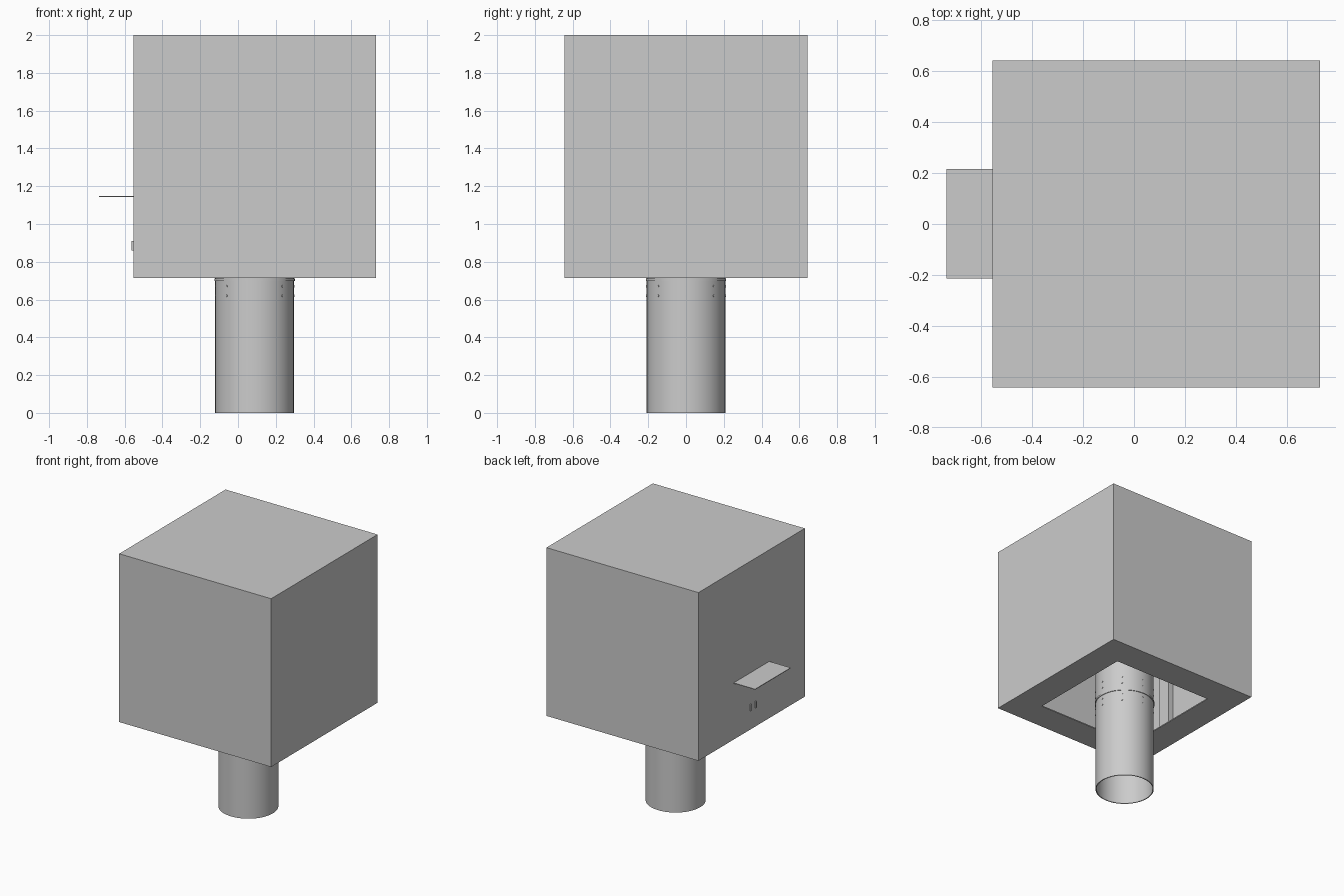
import bpy, bmesh, math
from mathutils import Matrix

if "Cube" in bpy.data.objects:
    bpy.data.objects.remove(bpy.data.objects["Cube"])

CX = 0.0875                    # box and pipe axis
HALF = 0.642                   # half width of the cabinet
Z0, Z1 = 0.715, 2.0
T = 0.008                      # sheet thickness


def finish(name, bm, smooth=False):
    bmesh.ops.recalc_face_normals(bm, faces=bm.faces)
    me = bpy.data.meshes.new(name)
    bm.to_mesh(me)
    bm.free()
    ob = bpy.data.objects.new(name, me)
    bpy.context.collection.objects.link(ob)
    if smooth:
        bpy.ops.object.select_all(action='DESELECT')
        ob.select_set(True)
        bpy.context.view_layer.objects.active = ob
        bpy.ops.object.shade_smooth_by_angle(angle=math.radians(35))
    return ob


def box(name, x, y, z):
    """Box from (min, max) pairs."""
    bm = bmesh.new()
    size = [b - a for a, b in (x, y, z)]
    mid = [(a + b) / 2 for a, b in (x, y, z)]
    bmesh.ops.create_cube(bm, size=1, matrix=Matrix.Translation(mid) @ Matrix.Diagonal((*size, 1)))
    return finish(name, bm)


def tube(name, r_out, r_in, z0, z1, n=64):
    """Open pipe: a rectangle profile swept round the axis."""
    bm = bmesh.new()
    prof = [(r_out, z0), (r_out, z1), (r_in, z1), (r_in, z0)]
    rings = [[bm.verts.new((CX + r * math.cos(a), r * math.sin(a), z)) for r, z in prof]
             for a in (2 * math.pi * i / n for i in range(n))]
    for i in range(n):
        a, b = rings[i], rings[(i + 1) % n]
        for j in range(4):
            k = (j + 1) % 4
            bm.faces.new((a[j], b[j], b[k], a[k]))
    return finish(name, bm, True)


# Cabinet walls
xl, xr = CX - HALF, CX + HALF
box("left_wall", (xl, xl + T), (-HALF, HALF), (Z0, Z1 - T))
box("right_wall", (xr - T, xr), (-HALF, HALF), (Z0, Z1 - T))
box("front_wall", (xl + T, xr - T), (-HALF, -HALF + T), (Z0, Z1 - T))
box("back_wall", (xl + T, xr - T), (HALF - T, HALF), (Z0, Z1 - T))
box("roof", (xl, xr), (-HALF, HALF), (Z1 - T, Z1))

# Floor frame with a square opening
hole = 0.42
bm = bmesh.new()
loops = [[bm.verts.new((CX + sx * h, sy * h, z)) for sx, sy in ((-1, -1), (1, -1), (1, 1), (-1, 1))]
         for h, z in ((HALF - T, Z0), (HALF - T, Z0 + T), (hole, Z0 + T), (hole, Z0))]
for j in range(4):
    p, q = loops[j], loops[(j + 1) % 4]
    for i in range(4):
        k = (i + 1) % 4
        bm.faces.new((p[i], p[k], q[k], q[i]))
finish("floor_frame", bm)

# Vertical stiffeners inside the side wall
for s in (-1, 1):
    box("wall_stiffener", (xl + T, xl + T + 0.04), (s * 0.27 - 0.05, s * 0.27 + 0.05), (Z0 + T, Z1 - T))

# Pipe in two lengths with a joint collar
tube("lower_pipe", 0.208, 0.201, 0.0, 0.705)
tube("upper_pipe", 0.208, 0.201, 0.705, 1.25)
tube("pipe_collar", 0.213, 0.206, 0.698, 0.712)

# Screws around both sides of the joint
bm = bmesh.new()
for z in (0.62, 0.67, 0.76, 0.81):
    for i in range(8):
        m = (Matrix.Translation((CX, 0, z)) @ Matrix.Rotation(i * math.pi / 4, 4, 'Z')
             @ Matrix.Translation((0.208, 0, 0)) @ Matrix.Rotation(math.pi / 2, 4, 'Y'))
        bmesh.ops.create_cone(bm, cap_ends=True, segments=8, radius1=0.006, radius2=0.006,
                              depth=0.005, matrix=m)
finish("joint_screws", bm)

# Shelf flap and the two small handles under it
box("side_shelf", (-0.735, xl), (-0.213, 0.216), (1.143, 1.148))
for y in (0.017, -0.045):
    box("small_handle", (xl - 0.009, xl), (y - 0.004, y + 0.004), (0.86, 0.91))
